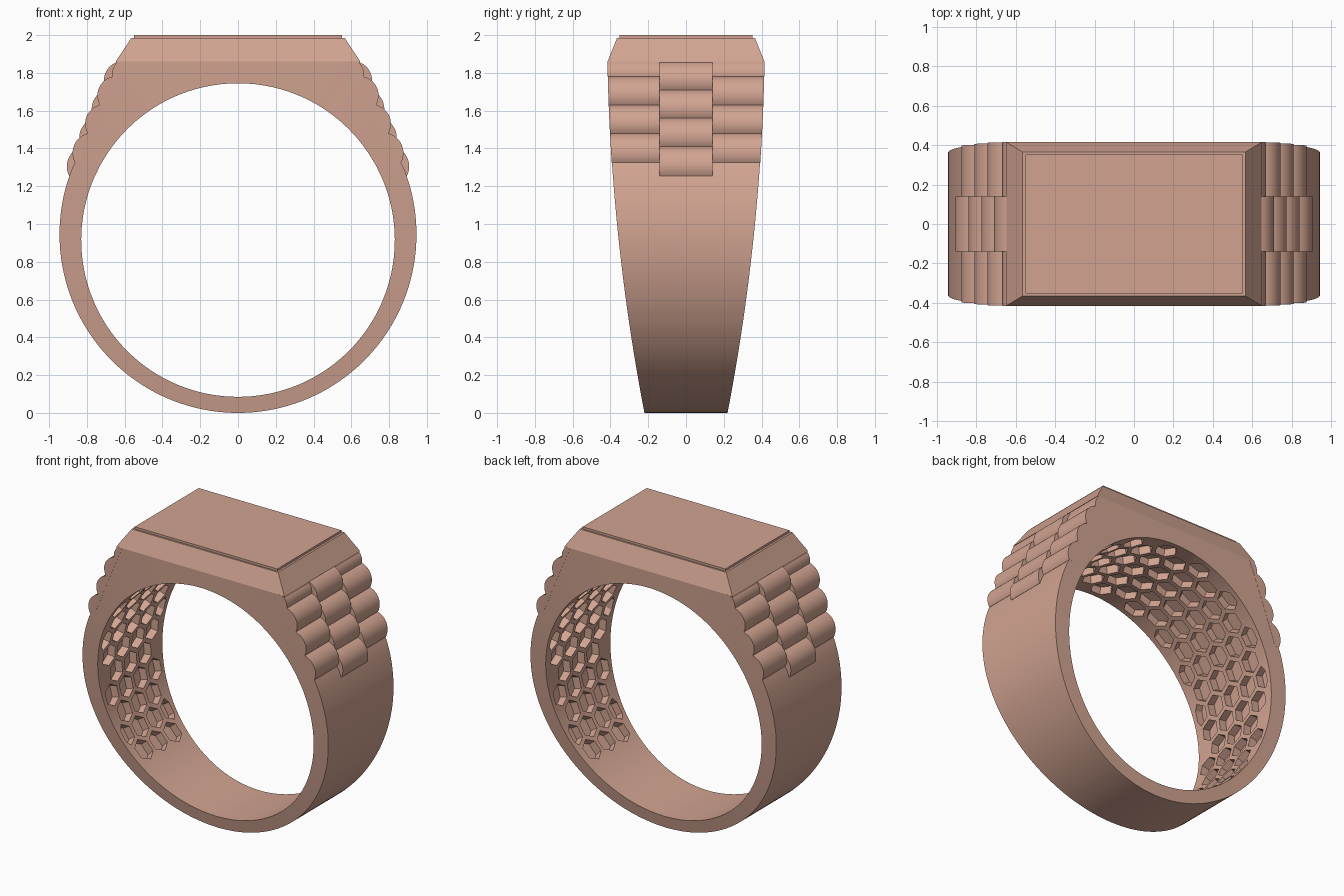
import bpy, bmesh, math

if "Cube" in bpy.data.objects:
    bpy.data.objects.remove(bpy.data.objects["Cube"])

IN_R, IN_Z = 0.83, 0.915      # finger hole
OUT_R = 0.945                 # outer band circle
HALF_MID = 0.14               # half width of centre links

gold = bpy.data.materials.new("rose_gold")
gold.diffuse_color = (0.64, 0.37, 0.285, 1)
gold.use_nodes = True
gold.node_tree.nodes["Principled BSDF"].inputs["Base Color"].default_value = gold.diffuse_color


def half_width(z):
    """Band tapers from wide at the head to narrow at the bottom."""
    return 0.22 + 0.1917 * z - 0.0467 * z * z


def line_x(z):
    """Sloping shoulder line that carries the links."""
    return 0.632 + 0.433 * (1.86 - z)


def make(name, verts, faces):
    me = bpy.data.meshes.new(name)
    me.from_pydata(verts, [], faces)
    bm = bmesh.new()
    bm.from_mesh(me)
    bmesh.ops.recalc_face_normals(bm, faces=bm.faces)
    bm.to_mesh(me)
    bm.free()
    me.materials.append(gold)
    ob = bpy.data.objects.new(name, me)
    bpy.context.collection.objects.link(ob)
    return ob


def activate(ob):
    bpy.ops.object.select_all(action='DESELECT')
    ob.select_set(True)
    bpy.context.view_layer.objects.active = ob


def smooth(ob):
    activate(ob)
    bpy.ops.object.shade_smooth_by_angle(angle=math.radians(30))


# Band: outer outline lofted to the round finger hole
outline = []
for i in range(8):
    z = 1.86 - 0.56 * i / 8
    outline.append((line_x(z) - (0.006 if i else -0.013), z))
a0 = math.asin((1.30 - OUT_R) / OUT_R)
for i in range(97):
    a = a0 - (math.pi + 2 * a0) * i / 96
    outline.append((OUT_R * math.cos(a), OUT_R + OUT_R * math.sin(a)))
outline += [(-x, z) for x, z in reversed(outline[:8])]
outline += [(-0.645 + 1.29 * i / 24, 1.86) for i in range(1, 24)]
verts, faces = [], []
for x, z in outline:
    a = math.atan2(z - IN_Z, x)
    ix, iz = IN_R * math.cos(a), IN_Z + IN_R * math.sin(a)
    w, iw = half_width(z), half_width(iz)
    verts += [(x, -w, z), (x, w, z), (ix, iw, iz), (ix, -iw, iz)]
n = len(outline)
for i in range(n):
    j = (i + 1) % n
    for k in range(4):
        m = (k + 1) % 4
        faces.append((4 * i + k, 4 * i + m, 4 * j + m, 4 * j + k))
band = make("band", verts, faces)

# Honeycomb pockets cut into the inside of the band
pitch, hex_r = 0.158, 0.074
step = pitch * math.sqrt(3) / 2 / IN_R
verts, faces = [], []
for row in range(-14, 15):
    t0 = math.pi / 2 + row * step
    limit = half_width(IN_Z + IN_R * math.sin(t0)) - 0.035
    for col in range(-4, 5):
        y0 = (col + 0.5 * (row % 2)) * pitch
        if abs(y0) > limit - 0.01:
            continue
        b = len(verts)
        for r in (IN_R - 0.03, IN_R + 0.055):
            for k in range(6):
                h = math.radians(30 + 60 * k)
                y = max(-limit, min(limit, y0 + hex_r * math.cos(h)))
                t = t0 + hex_r * math.sin(h) / IN_R
                verts.append((r * math.cos(t), y, IN_Z + r * math.sin(t)))
        faces += [tuple(b + k for k in range(6)), tuple(b + 6 + k for k in range(6))]
        faces += [(b + k, b + (k + 1) % 6, b + 6 + (k + 1) % 6, b + 6 + k) for k in range(6)]
cutter = make("honeycomb_cutter", verts, faces)
cutter.hide_render = True
mod = band.modifiers.new("honeycomb", 'BOOLEAN')
mod.operation, mod.solver, mod.object = 'DIFFERENCE', 'EXACT', cutter
activate(band)
bpy.ops.object.modifier_apply(modifier=mod.name)
bpy.data.objects.remove(cutter, do_unlink=True)
smooth(band)


def link(name, side, z_top, z_bot, sag, y_in, y_out):
    """One rounded link; y_in and y_out give its y ends at height z."""
    p, q = (line_x(z_top), z_top), (line_x(z_bot), z_bot)
    dx, dz = q[0] - p[0], q[1] - p[1]
    chord = math.hypot(dx, dz)
    nx, nz = -dz / chord, dx / chord
    rad = chord * chord / 8 / sag + sag / 2
    half = math.asin(chord / 2 / rad)
    pts = []
    for i in range(17):
        a = -half + 2 * half * i / 16
        u, v = 0.5 + rad * math.sin(a) / chord, rad * math.cos(a) - rad + sag
        pts.append((p[0] + dx * u + nx * v, p[1] + dz * u + nz * v))
    pts += [(q[0] - 0.03, q[1]), (p[0] - 0.03, p[1])]
    c = len(pts)
    vs = [(side * x, y_in(z), z) for x, z in pts] + [(side * x, y_out(z), z) for x, z in pts]
    fs = [tuple(range(c)), tuple(range(c, 2 * c))]
    fs += [(i, (i + 1) % c, c + (i + 1) % c, c + i) for i in range(c)]
    smooth(make(name, vs, fs))


# Links on both shoulders: centre row and two staggered outer rows
mid_z = [1.86, 1.71, 1.56, 1.41, 1.255]
side_z = [1.86, 1.78, 1.63, 1.48, 1.325]
for s, tag in ((1, "right"), (-1, "left")):
    for i in range(4):
        link(f"centre_link_{tag}_{i}", s, mid_z[i], mid_z[i + 1], 0.04,
             lambda z: -HALF_MID, lambda z: HALF_MID)
        for f, row in ((-1, "front"), (1, "back")):
            link(f"{row}_link_{tag}_{i}", s, side_z[i], side_z[i + 1], 0.04 if i else 0.012,
                 lambda z: f * HALF_MID, lambda z: f * (half_width(min(z, 1.86)) + 0.001))


def block(name, x0, y0, z0, x1, y1, z1):
    vs = [(sx * x, sy * y, z) for x, y, z in ((x0, y0, z0), (x1, y1, z1))
          for sx, sy in ((-1, -1), (1, -1), (1, 1), (-1, 1))]
    fs = [(0, 1, 2, 3), (4, 5, 6, 7)] + [(i, (i + 1) % 4, 4 + (i + 1) % 4, 4 + i) for i in range(4)]
    return make(name, vs, fs)


# Bevelled head and flat top plate
block("head", 0.648, half_width(1.86), 1.86, 0.565, 0.365, 1.985)
block("top_plate", 0.55, 0.353, 1.975, 0.55, 0.353, 2.0)
